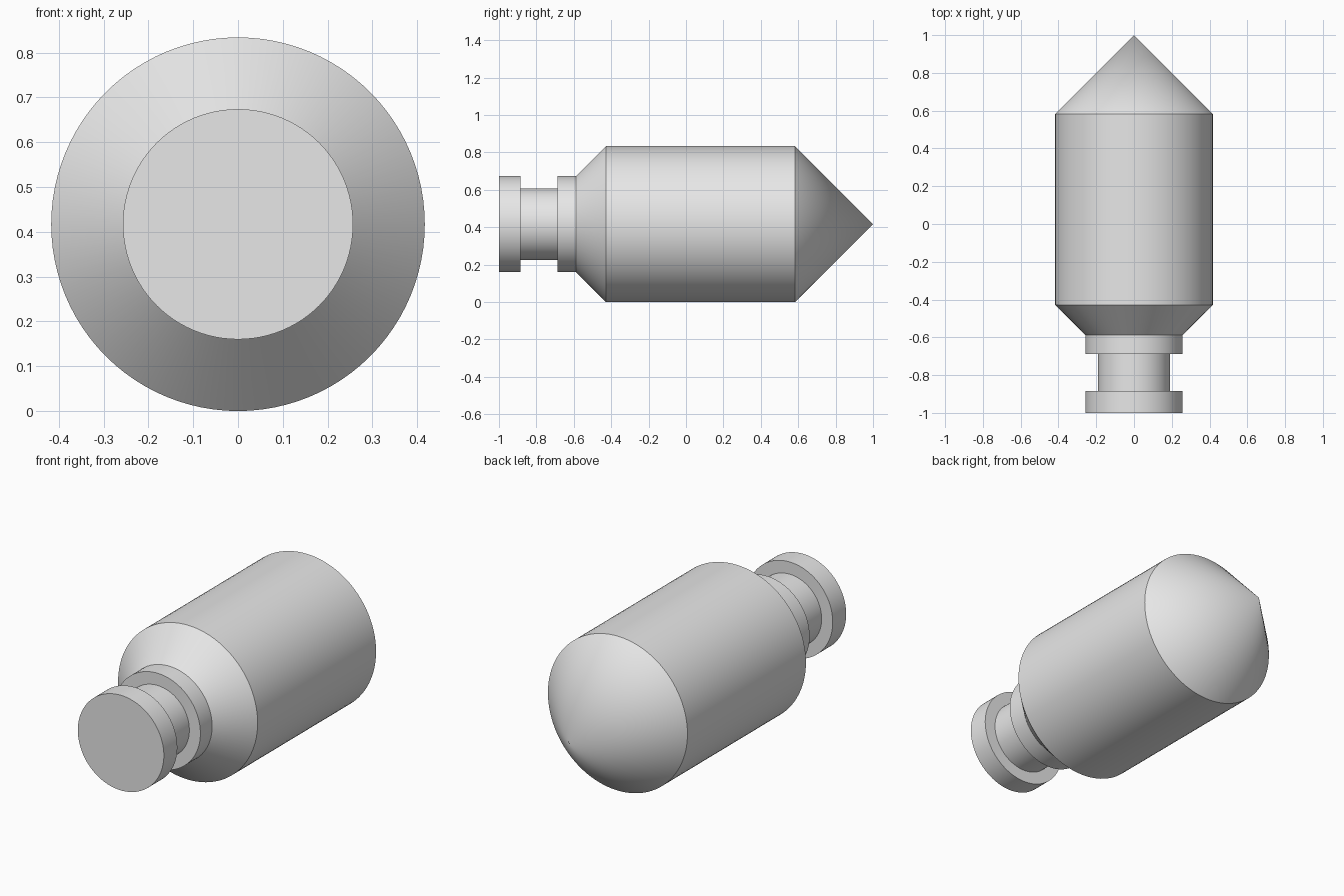
import bpy, bmesh, math
from mathutils import Matrix, Vector

if "Cube" in bpy.data.objects:
    bpy.data.objects.remove(bpy.data.objects["Cube"])

RADIUS = 0.417      # main body radius, also the axis height
SIDES = 96

# Plain grey finish
grey = bpy.data.materials.new("plain_grey")
grey.diffuse_color = (0.8, 0.8, 0.8, 1)
grey.use_nodes = True
grey.node_tree.nodes["Principled BSDF"].inputs["Base Color"].default_value = grey.diffuse_color

# Turned profile as (radius, y), from the flat knob end to the pointed tip
profile = [
    (0, -1), (0.257, -1), (0.257, -0.885),      # end knob
    (0.191, -0.885), (0.191, -0.688),           # neck groove
    (0.257, -0.688), (0.257, -0.588),           # collar
    (RADIUS, -0.428), (RADIUS, 0.583),          # shoulder and barrel
    (0, 1),                                     # conical point
]

# Revolve the profile around the y axis
bm = bmesh.new()
verts = [bm.verts.new((r, y, 0)) for r, y in profile]
edges = [bm.edges.new(pair) for pair in zip(verts, verts[1:])]
bmesh.ops.spin(bm, geom=verts + edges, cent=(0, 0, 0), axis=(0, 1, 0),
               angle=math.tau, steps=SIDES, use_merge=False)
bmesh.ops.remove_doubles(bm, verts=bm.verts, dist=1e-4)
bmesh.ops.recalc_face_normals(bm, faces=bm.faces)
bmesh.ops.transform(bm, matrix=Matrix.Translation(Vector((0, 0, RADIUS))), verts=bm.verts)

mesh = bpy.data.meshes.new("turned_pointed_body")
bm.to_mesh(mesh)
bm.free()
mesh.materials.append(grey)
body = bpy.data.objects.new("turned_pointed_body", mesh)
bpy.context.collection.objects.link(body)

# Smooth round surfaces, crisp turned edges
bpy.context.view_layer.objects.active = body
body.select_set(True)
bpy.ops.object.shade_smooth_by_angle(angle=math.radians(30))
